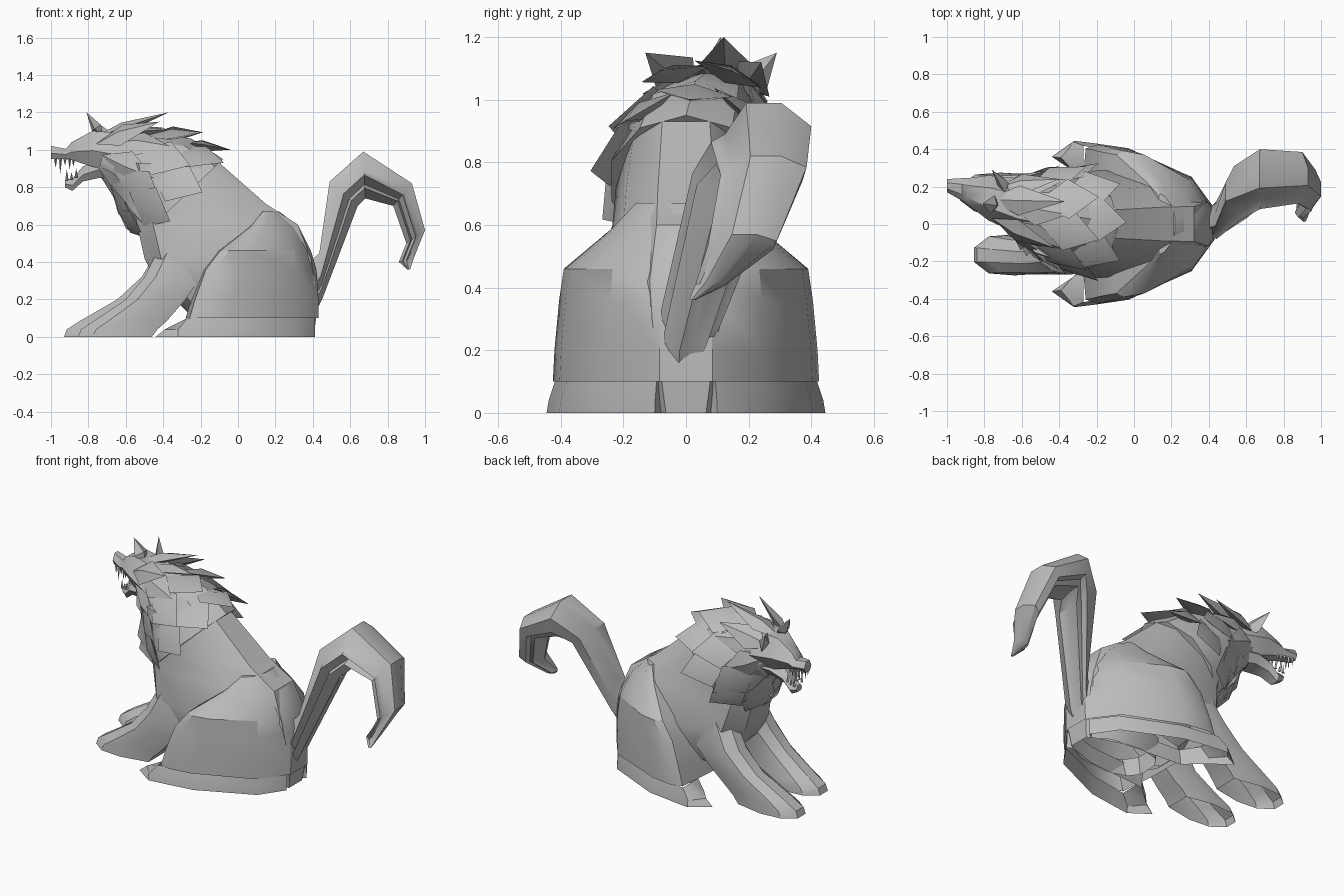
import bpy, bmesh, math
from mathutils import Vector as V

if "Cube" in bpy.data.objects:
    bpy.data.objects.remove(bpy.data.objects["Cube"])

GREY = bpy.data.materials.new("grey fur")
GREY.diffuse_color = (0.5, 0.5, 0.5, 1)
GREY.use_nodes = True
GREY.node_tree.nodes["Principled BSDF"].inputs["Base Color"].default_value = GREY.diffuse_color


def finish(name, bm, angle=32):
    bmesh.ops.recalc_face_normals(bm, faces=bm.faces)
    me = bpy.data.meshes.new(name)
    bm.to_mesh(me)
    bm.free()
    me.materials.append(GREY)
    ob = bpy.data.objects.new(name, me)
    bpy.context.collection.objects.link(ob)
    bpy.ops.object.select_all(action='DESELECT')
    ob.select_set(True)
    bpy.context.view_layer.objects.active = ob
    bpy.ops.object.shade_smooth_by_angle(angle=math.radians(angle))
    return ob


def loft(name, rings, angle=32, start=True, end=True):
    bm = bmesh.new()
    vs = [[bm.verts.new(p) for p in r] for r in rings]
    n = len(rings[0])
    for a, b in zip(vs, vs[1:]):
        for i in range(n):
            j = (i + 1) % n
            bm.faces.new((a[i], a[j], b[j], b[i]))
    if start:
        bm.faces.new(vs[0][::-1])
    if end:
        bm.faces.new(vs[-1])
    return finish(name, bm, angle)


def oval(c, up, side, n=10):
    # oval ring spanned by an up vector and a half width along y
    c, up = V(c), V(up)
    return [c + up * math.cos(a) + V((0, side * math.sin(a), 0))
            for a in (2 * math.pi * i / n for i in range(n))]


def slab(z, x0, x1, w, prof):
    # horizontal ring, mirrored in y, from a (length, width) profile
    half = [(x0 + (x1 - x0) * t, w * f) for t, f in prof]
    return [V((x, y, z)) for x, y in half] + [V((x, -y, z)) for x, y in half[::-1]]


def box_ring(x, yc, w, z0, z1):
    # six-sided head section across x
    zm = z0 + (z1 - z0) * 0.45
    return [V((x, yc + w * a, z)) for a, z in
            ((-.6, z0), (-1, zm), (-.45, z1), (.45, z1), (1, zm), (.6, z0))]


def spike(bm, root, tip, out, w, th, mid=.4):
    # leaf-shaped tuft: root, diamond section, tip
    root, tip, out = V(root), V(tip), V(out)
    d = (tip - root).normalized()
    s = d.cross(out).normalized()
    n = s.cross(d)
    m = root.lerp(tip, mid)
    ring = [bm.verts.new(p) for p in (m + s * w, m + n * th, m - s * w, m - n * th)]
    a, b = bm.verts.new(root), bm.verts.new(tip)
    for i in range(4):
        j = (i + 1) % 4
        bm.faces.new((a, ring[i], ring[j]))
        bm.faces.new((b, ring[j], ring[i]))


# torso, leaning up to the shoulders; open underneath
TORSO = ((0, .4), (.1, .8), (.35, 1), (.75, .85), (1, .4))
loft("torso", [slab(z, a, b, w, TORSO) for z, a, b, w in (
    (.1, -.24, .42, .22), (.3, -.44, .41, .27),
    (.42, -.5, .39, .29), (.6, -.54, .32, .235), (.71, -.56, .15, .225),
    (.93, -.58, -.1, .19))], 32, False, True)
loft("rump_base", [slab(z, -.1, b, w, TORSO) for z, b, w in (
    (0, .405, .16), (.12, .42, .2))], 32, False, False)

# haunches
HIP = ((0, .35), (.03, .95), (.12, 1), (.33, .95), (.82, .6), (1, .2))
loft("haunches", [slab(z, a, b, w, HIP) for z, a, b, w in (
    (.1, -.28, .43, .425), (.2, -.25, .43, .42), (.36, -.19, .42, .405),
    (.46, -.11, .39, .39), (.59, .06, .325, .235), (.67, .13, .22, .16))], 32, False, True)

# hind feet and front legs, open underneath
FOOT = ((-.44, .36), (-.32, .445), (-.2, .43), (-.03, .405), (.31, .25), (.412, .1),
        (.38, .08), (.2, .14), (-.2, .17), (-.32, .28))
LEG = ((0, -.35), (0, .35), (.2, .9), (.55, 1), (1, .7), (1, -.7), (.55, -1), (.2, -.9))
for s, side in ((1, "left"), (-1, "right")):
    loft("hind_foot_" + side, [
        [V((x, s * y, 0)) for x, y in FOOT],
        [V((max(x, -.39), s * y * .985, .04)) for x, y in FOOT],
        [V((max(x, -.27), s * y * .94, .1)) for x, y in FOOT]], 32, False, False)
    dx = -.075 if s > 0 else 0
    loft("front_leg_" + side, [
        [V((a + (b - a) * t + dx * k, s * (yc + w * f), z)) for t, f in LEG]
        for z, a, b, yc, w, k in (
            (0, -.855, -.46, .165, .11, 1), (.04, -.84, -.43, .165, .108, 1),
            (.085, -.77, -.38, .17, .10, 1), (.2, -.6, -.28, .18, .09, .6),
            (.32, -.5, -.2, .17, .1, .2), (.48, -.42, -.14, .14, .1, 0))], 32, False, True)

# neck core
loft("neck", [oval(c, u, s) for c, u, s in (
    ((-.72, .11, .98), (.03, 0, .1), .11), ((-.58, .07, .93), (.1, 0, .16), .17),
    ((-.42, .03, .84), (.17, 0, .22), .23), ((-.3, 0, .74), (.22, 0, .21), .25))])

# mane: layered rings of tufts (root centre, up, side, tip centre, up, side, count, width)
bm = bmesh.new()
MANE = (((-.72, .1, .99), (.04, 0, .08), .10, (-.47, .05, .92), (.12, 0, .19), .24, 7, .085),
        ((-.60, .07, .94), (.09, 0, .14), .14, (-.37, .03, .83), (.19, 0, .29), .30, 8, .115),
        ((-.50, .04, .86), (.16, 0, .18), .18, (-.28, .01, .76), (.24, 0, .24), .32, 9, .125))
for k, (c0, u0, s0, c1, u1, s1, n, w) in enumerate(MANE):
    for i in range(n):
        a = 2 * math.pi * (i + .5 * (k % 2)) / n
        ca, sa = math.cos(a), math.sin(a)
        root = V(c0) + V(u0) * ca + V((0, s0 * sa, 0))
        out = V(u1) * ca + V((0, s1 * sa, 0))
        tip = V(c1) + out + V((.05, 0, -.03)) * sa * sa
        spike(bm, root, tip, out, w, .03, .5)
finish("mane", bm, 35)

# head with snout
loft("head", [box_ring(*r) for r in (
    (-1.0, .205, .035, .95, 1.02), (-.92, .185, .06, .95, 1.005), (-.89, .175, .07, .945, 1.04),
    (-.78, .14, .12, .91, 1.1), (-.62, .095, .15, .87, 1.09), (-.45, .05, .13, .85, 1.03))], 35)
loft("lower_jaw", [box_ring(*r) for r in (
    (-.925, .185, .03, .80, .84), (-.885, .175, .045, .78, .845), (-.83, .155, .065, .83, .91),
    (-.74, .13, .09, .85, .95), (-.58, .09, .11, .83, .95))], 35)

# ears and brow tufts
bm = bmesh.new()
for root, tip, out, w in (
        ((-.72, .10, 1.06), (-.81, .11, 1.2), (-1, .2, .2), .05),
        ((-.66, .16, 1.0), (-.76, .29, 1.15), (-1, .2, .4), .06),
        ((-.78, .13, 1.06), (-.37, .12, 1.2), (0, 0, 1), .08),
        ((-.76, .03, 1.03), (-.42, -.13, 1.15), (0, -.7, .7), .08),
        ((-.74, .19, 1.03), (-.40, .24, 1.12), (0, .7, .7), .08)):
    spike(bm, root, tip, out, w, .03)
finish("ears", bm, 20)

# teeth along both jaws (x, root z, length)
bm = bmesh.new()
for x, z, h in ((-.975, .955, -.05), (-.95, .955, -.085), (-.925, .955, -.04), (-.90, .955, -.06),
                (-.88, .95, -.04), (-.915, .835, .06), (-.89, .84, .04), (-.865, .85, .05)):
    yc = .205 + (x + 1) * -.28
    w = .025 + (x + 1) * .15
    for s in (-1, 1):
        p = V((x, yc + s * w, z))
        spike(bm, p, p + V((0, 0, h)), (1, 0, 0), .009, .009, .06)
finish("teeth", bm, 10)

# bushy tail: smooth outside, ridged inside; inner xz, outer xz, y range per station
SEC = ((0, .3), (.22, .05), (.3, .2), (.5, .0), (.6, .14), (1, .35), (1, .7),
       (.7, 1), (.32, .95), (.27, .8), (.12, .75), (.1, .52))
TAIL = ((.40, .10, .39, .40, -.07, .07), (.45, .20, .435, .45, -.08, .12),
        (.64, .70, .49, .83, .02, .31), (.68, .74, .67, .99, .08, .40),
        (.83, .70, .93, .82, .11, .385), (.90, .50, 1.0, .57, .07, .29),
        (.86, .40, .94, .42, .03, .13), (.905, .36, .92, .36, .01, .03))
loft("tail", [[V((a + (c - a) * u, y0 + (y1 - y0) * v, b + (d - b) * u)) for u, v in SEC]
              for a, b, c, d, y0, y1 in TAIL], 35)
